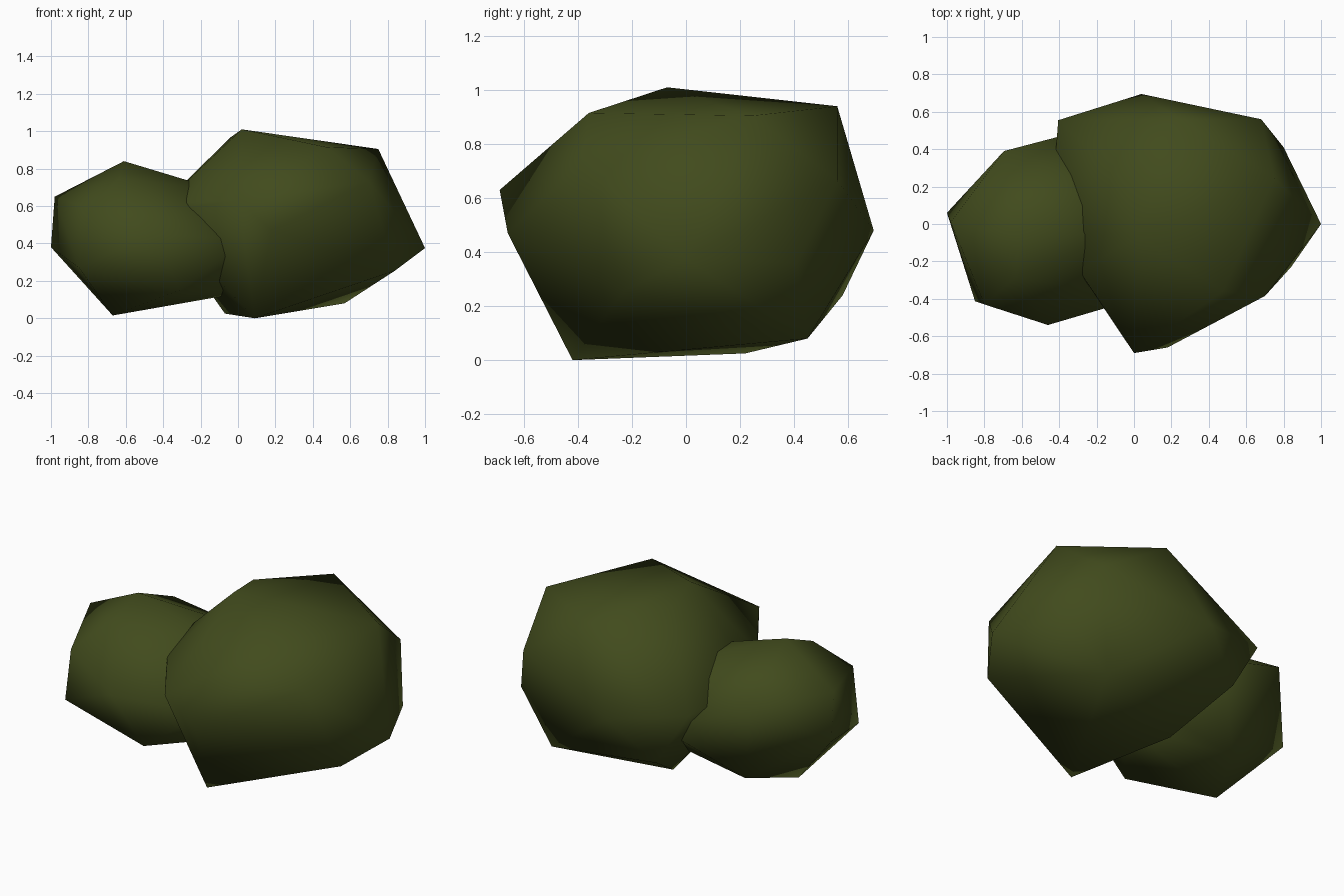
import bpy, bmesh

# Single dark olive colour
leaf = bpy.data.materials.new("olive_green")
leaf.diffuse_color = (0.053, 0.070, 0.012, 1)


def clump(name, corners):
    """Smooth-shaded faceted lump spanning a few corner points."""
    bm = bmesh.new()
    for c in corners:
        bm.verts.new(c)
    res = bmesh.ops.convex_hull(bm, input=bm.verts)
    loose = [v for v in res["geom_interior"] if isinstance(v, bmesh.types.BMVert)]
    bmesh.ops.delete(bm, geom=loose, context="VERTS")
    bmesh.ops.recalc_face_normals(bm, faces=bm.faces)
    for f in bm.faces:
        f.smooth = True
    mesh = bpy.data.meshes.new(name)
    bm.to_mesh(mesh)
    bm.free()
    mesh.materials.append(leaf)
    obj = bpy.data.objects.new(name, mesh)
    bpy.context.collection.objects.link(obj)
    return obj


# Large clump on the right
clump("large_clump", [
    # crown
    (0.02, -0.07, 1.01), (-0.04, 0.20, 0.967), (0.24, 0.56, 0.94),
    (0.75, 0.244, 0.905), (0.475, -0.36, 0.915),
    # sides
    (0.68, 0.56, 0.665), (0.80, 0.41, 0.36), (1.00, 0.0, 0.375),
    (0.84, -0.23, 0.255), (0.70, -0.385, 0.73), (0.18, -0.66, 0.47),
    (0.0, -0.69, 0.63), (0.04, 0.695, 0.48), (-0.405, 0.555, 0.56),
    (-0.45, -0.02, 0.565), (-0.29, -0.25, 0.62),
    # base
    (-0.21, 0.58, 0.24), (-0.07, 0.22, 0.025), (0.57, 0.45, 0.08),
    (0.09, -0.42, 0.0),
])

# Small clump on the left, running into the large one
clump("small_clump", [
    # crown
    (-0.61, -0.07, 0.84), (-0.635, -0.286, 0.75), (-0.08, -0.05, 0.68),
    (-0.10, 0.18, 0.68),
    # sides
    (-0.98, 0.01, 0.65), (-1.00, 0.06, 0.38), (-0.80, -0.43, 0.59),
    (-0.85, -0.413, 0.27), (-0.46, -0.54, 0.45), (-0.695, 0.39, 0.62),
    (-0.20, 0.52, 0.42), (0.05, -0.39, 0.42),
    # base
    (-0.67, -0.106, 0.015), (-0.53, 0.20, 0.09), (-0.31, -0.445, 0.15),
    (0.10, 0.0, 0.15), (-0.05, 0.20, 0.17),
])
